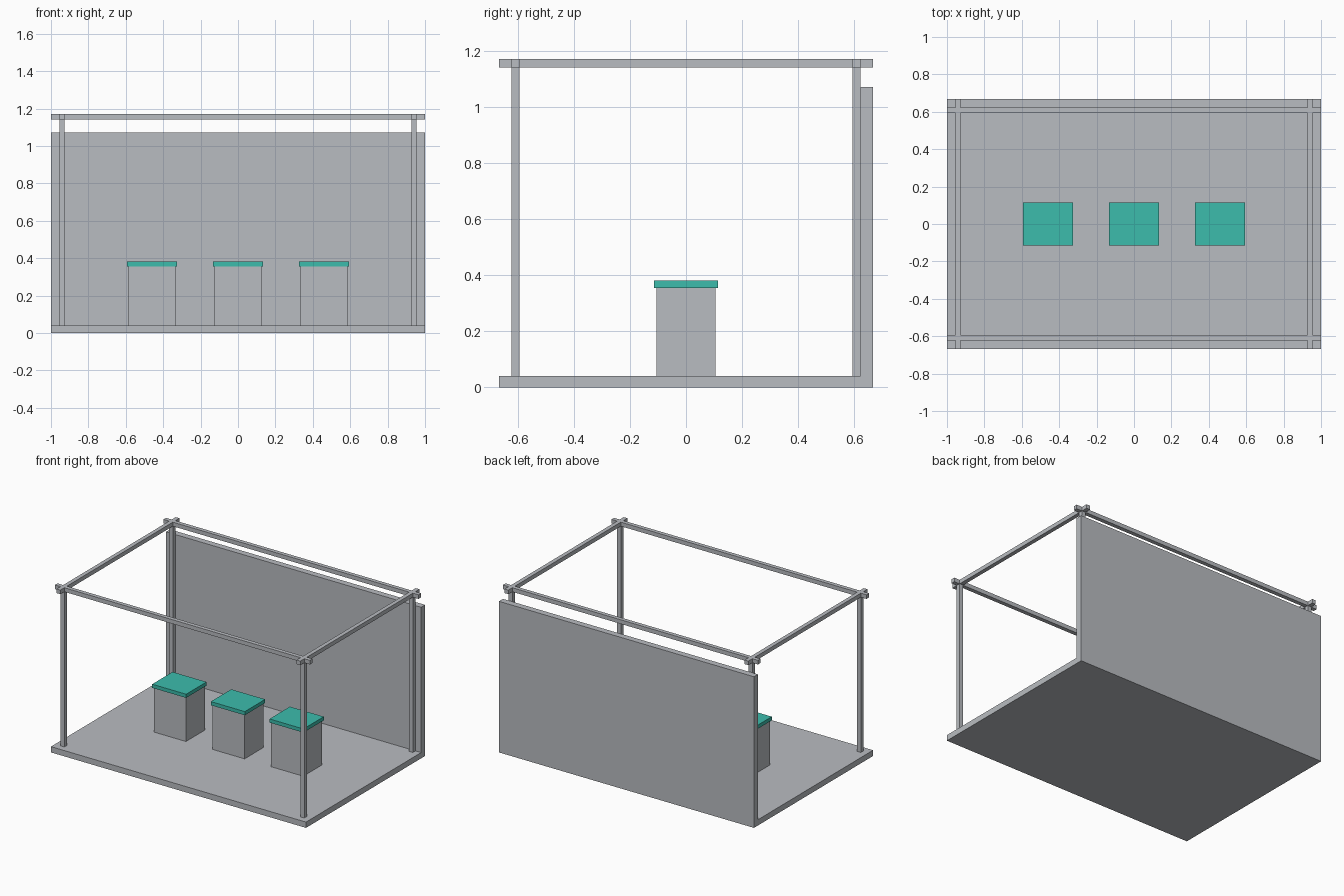
import bpy

cube = bpy.data.objects.get("Cube")
if cube:
    bpy.data.objects.remove(cube, do_unlink=True)


def material(name, rgb):
    mat = bpy.data.materials.new(name)
    mat.use_nodes = True
    color = (*rgb, 1)
    mat.diffuse_color = color
    mat.node_tree.nodes["Principled BSDF"].inputs["Base Color"].default_value = color
    return mat


grey = material("light grey", (0.485, 0.503, 0.533))
teal = material("teal", (0.045, 0.503, 0.413))


def box(name, x, y, z, mat):
    """Flat-shaded box given as (min, max) spans on each axis."""
    spans = (x, y, z)
    bpy.ops.mesh.primitive_cube_add(size=1, location=[(a + b) / 2 for a, b in spans])
    obj = bpy.context.object
    obj.name = name
    obj.scale = [b - a for a, b in spans]
    bpy.ops.object.transform_apply(location=False, rotation=False, scale=True)
    obj.data.materials.append(mat)
    return obj


def around(center, half):
    return (center - half, center + half)


HALF_X, HALF_Y = 1.0, 0.667
FLOOR, RAIL, TOP = 0.041, 1.141, 1.17
POST_X, POST_Y, BAR = 0.941, 0.608, 0.0145
WALL_Y = POST_Y + BAR

# Floor slab and back wall
box("floor", (-HALF_X, HALF_X), (-HALF_Y, WALL_Y), (0, FLOOR), grey)
box("back_wall", (-HALF_X, HALF_X), (WALL_Y, HALF_Y), (0, 1.071), grey)

# Corner posts and the crossing roof rails
for sx, side in ((-1, "right"), (1, "left")):
    for sy, end in ((-1, "front"), (1, "back")):
        box(f"{end}_{side}_post", around(sx * POST_X, BAR), around(sy * POST_Y, BAR),
            (FLOOR, RAIL), grey)
    box(f"{side}_rail", around(sx * POST_X, BAR), (-HALF_Y, HALF_Y), (RAIL, TOP), grey)
for sy, end in ((-1, "front"), (1, "back")):
    box(f"{end}_rail", (-HALF_X, HALF_X), around(sy * POST_Y, BAR), (RAIL, TOP), grey)

# Row of three pedestals with overhanging tops
for i, place in ((-1, "right"), (0, "middle"), (1, "left")):
    x = i * 0.46
    box(f"{place}_pedestal", around(x, 0.126), around(0, 0.106), (FLOOR, 0.355), grey)
    box(f"{place}_pedestal_top", around(x, 0.133), around(0, 0.114), (0.355, 0.381), teal)
